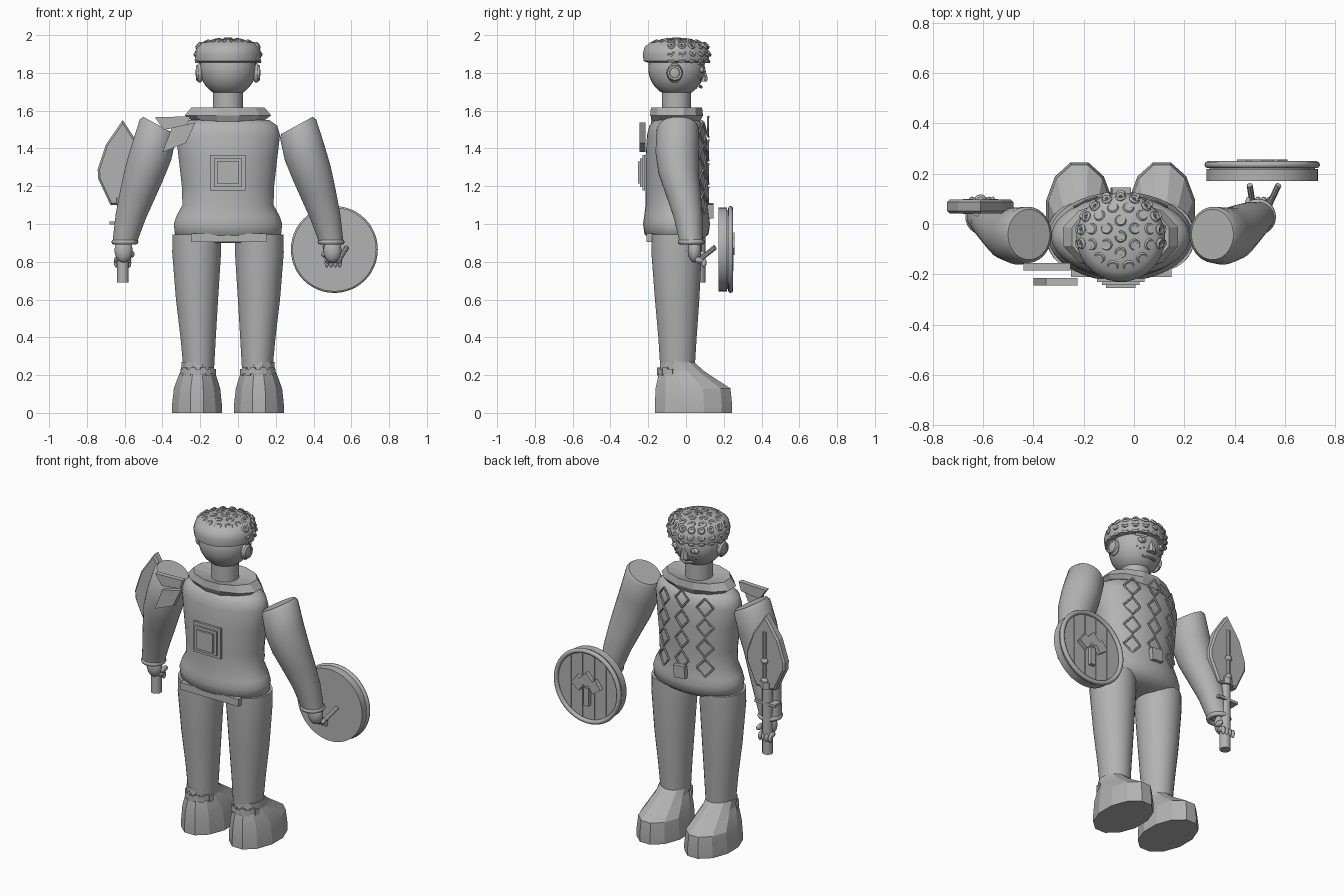
import bpy, bmesh, math, random
from mathutils import Vector, Matrix, Euler

if "Cube" in bpy.data.objects:
    bpy.data.objects.remove(bpy.data.objects["Cube"])

random.seed(4)
CX, CY = -0.053, -0.05          # body axis
grey = bpy.data.materials.new("plain grey")
grey.diffuse_color = (0.45, 0.45, 0.45, 1)
grey.use_nodes = True
grey.node_tree.nodes["Principled BSDF"].inputs["Base Color"].default_value = grey.diffuse_color


def finish(name, bm, smooth=None):
    bmesh.ops.recalc_face_normals(bm, faces=bm.faces)
    me = bpy.data.meshes.new(name)
    bm.to_mesh(me)
    bm.free()
    me.materials.append(grey)
    ob = bpy.data.objects.new(name, me)
    bpy.context.collection.objects.link(ob)
    if smooth:
        bpy.ops.object.select_all(action='DESELECT')
        ob.select_set(True)
        bpy.context.view_layer.objects.active = ob
        bpy.ops.object.shade_smooth_by_angle(angle=math.radians(smooth))
    return ob


def loft(bm, rings, n=32):
    """Rings are (x, y, z, rx, ry, tilt about y)."""
    loops = []
    for x, y, z, rx, ry, *t in rings:
        t = t[0] if t else 0
        loop = []
        for i in range(n):
            a = 2 * math.pi * (i + 0.5) / n
            u = rx * math.cos(a)
            loop.append(bm.verts.new((x + u * math.cos(t), y + ry * math.sin(a), z + u * math.sin(t))))
        loops.append(loop)
    for a, b in zip(loops, loops[1:]):
        for i in range(n):
            bm.faces.new((a[i], a[(i + 1) % n], b[(i + 1) % n], b[i]))
    bm.faces.new(loops[0])
    bm.faces.new(loops[-1])


def rod(bm, p, q, r, n=8):
    p, q = Vector(p), Vector(q)
    m = Matrix.Translation((p + q) / 2) @ (q - p).to_track_quat('Z', 'Y').to_matrix().to_4x4()
    bmesh.ops.create_cone(bm, cap_ends=True, segments=n, radius1=r, radius2=r, depth=(q - p).length, matrix=m)


def ball(bm, c, s, u=16, v=10, rot=(0, 0, 0)):
    m = Matrix.LocRotScale(Vector(c), Euler(rot), Vector(s))
    bmesh.ops.create_uvsphere(bm, u_segments=u, v_segments=v, radius=1, matrix=m)


def box(bm, c, s, rot=(0, 0, 0)):
    bmesh.ops.create_cube(bm, size=1, matrix=Matrix.LocRotScale(Vector(c), Euler(rot), Vector(s)))


def ring(bm, c, R, r, rot=(0, 0, 0), n=24, k=8, arc=1.0):
    m = Matrix.LocRotScale(Vector(c), Euler(rot), None)
    cnt = n if arc == 1 else n + 1
    rows = []
    for i in range(cnt):
        a = 2 * math.pi * arc * i / n
        row = []
        for j in range(k):
            b = 2 * math.pi * j / k
            d = R + r * math.cos(b)
            row.append(bm.verts.new(m @ Vector((d * math.cos(a), d * math.sin(a), r * math.sin(b)))))
        rows.append(row)
    for i in range(n):
        A, B = rows[i], rows[(i + 1) % cnt]
        for j in range(k):
            bm.faces.new((A[j], A[(j + 1) % k], B[(j + 1) % k], B[j]))
    if arc < 1:
        bm.faces.new(rows[0])
        bm.faces.new(rows[-1])


def plate(bm, pts, y, t):
    """Flat outline in x, z extruded along y."""
    f = [bm.verts.new((x, y - t / 2, z)) for x, z in pts]
    b = [bm.verts.new((x, y + t / 2, z)) for x, z in pts]
    bm.faces.new(f)
    bm.faces.new(b)
    for i in range(len(pts)):
        j = (i + 1) % len(pts)
        bm.faces.new((f[i], f[j], b[j], b[i]))


# tunic torso with rounded underside
bm = bmesh.new()
loft(bm, [(CX, CY, z, rx, ry) for z, rx, ry in (
    (0.90, 0.17, 0.09), (0.915, 0.24, 0.13), (0.945, 0.282, 0.17), (1.0, 0.288, 0.178), (1.04, 0.275, 0.172),
    (1.1, 0.242, 0.165), (1.2, 0.245, 0.166), (1.35, 0.262, 0.165), (1.47, 0.276, 0.157),
    (1.52, 0.262, 0.145), (1.55, 0.22, 0.12))], 40)
finish("torso", bm, 50)
bm = bmesh.new()
plate(bm, [(-0.25, 0.905), (0.15, 0.905), (0.15, 0.95), (-0.25, 0.95)], -0.185, 0.05)
finish("tunic_back_hem", bm)

# collar and neck
bm = bmesh.new()
loft(bm, [(CX, CY, z, rx, ry) for z, rx, ry in (
    (1.535, 0.18, 0.125), (1.575, 0.237, 0.145), (1.617, 0.2, 0.14), (1.6, 0.1, 0.08))], 12)
finish("collar", bm)
bm = bmesh.new()
loft(bm, [(CX, CY, 1.57, 0.08, 0.078), (CX, CY, 1.71, 0.08, 0.078)])
finish("neck", bm, 40)

# head
bm = bmesh.new()
ball(bm, (CX, CY, 1.825), (0.15, 0.15, 0.152), 32, 20)
finish("head", bm, 60)
bm = bmesh.new()
for s in (-1, 1):
    ball(bm, (CX + s * 0.15, CY - 0.01, 1.80), (0.022, 0.04, 0.052))
    ring(bm, (CX + s * 0.162, CY - 0.01, 1.80), 0.033, 0.01, (0, math.pi / 2, 0), 16, 6)
finish("ears", bm, 60)

# face details
bm = bmesh.new()
loft(bm, [(CX, 0.088, 1.755, 0.03, 0.026), (CX, 0.09, 1.775, 0.026, 0.026), (CX, 0.085, 1.84, 0.012, 0.012)], 8)
finish("nose", bm, 40)
bm = bmesh.new()
for s in (-1, 1):
    x = CX + s * 0.062
    ball(bm, (x, 0.083, 1.815), (0.03, 0.014, 0.017))
    ball(bm, (x, 0.096, 1.815), (0.011, 0.008, 0.012), 10, 6)
    rod(bm, (CX + s * 0.035, 0.093, 1.848), (CX + s * 0.1, 0.066, 1.852), 0.008, 6)
    for dx, z in ((0.05, 1.775), (0.07, 1.765), (0.085, 1.78)):
        ball(bm, (CX + s * dx, CY + math.sqrt(0.0205 - dx * dx), z), (0.005,) * 3, 6, 4)
finish("eyes_brows_freckles", bm, 60)
bm = bmesh.new()
rod(bm, (CX - 0.045, 0.065, 1.732), (CX, 0.082, 1.725), 0.008, 6)
rod(bm, (CX, 0.082, 1.725), (CX + 0.045, 0.065, 1.732), 0.008, 6)
finish("mouth", bm)

# hair cap and curls
bm = bmesh.new()
loft(bm, [(CX, CY - 0.003, z, r, r) for z, r in (
    (1.855, 0.15), (1.862, 0.172), (1.90, 0.177), (1.935, 0.168), (1.96, 0.14), (1.975, 0.09), (1.98, 0.03))])
finish("hair_cap", bm, 50)
bm = bmesh.new()
for r, z, n, tilt in ((0.0, 1.982, 1, 0), (0.065, 1.975, 6, 0.2), (0.12, 1.963, 12, 0.5)):
    for i in range(n):
        a = 2 * math.pi * (i + 0.5) / n
        c = (CX + r * math.cos(a), CY + r * math.sin(a), z)
        ring(bm, c, 0.017, 0.007, (0, tilt, a), 10, 5, 0.8)
for i in range(11):          # fringe beads over the forehead
    a = math.radians(-10 + 20 * i)
    for rr, z in ((0.158, 1.945), (0.168, 1.905), (0.162, 1.87)):
        ring(bm, (CX + rr * math.cos(a), CY + rr * math.sin(a), z), 0.014, 0.009, (0, 0.9, a + random.uniform(-.2, .2)), 8, 5)
finish("hair_curls", bm, 60)

# chest lacing: three columns of diamonds following the torso
bm = bmesh.new()
for col in (-0.14, 0, 0.14):
    for k in range(4):
        z = 1.11 + 0.125 * k + (0.03 if col == 0 else 0)
        p = []
        for dx, dz in ((0, .055), (.045, 0), (0, -.055), (-.045, 0)):
            d = col + dx
            p.append((CX + d, CY + 0.168 * math.sqrt(1 - (d / 0.262) ** 2), z + dz))
        for i in range(4):
            rod(bm, p[i], p[(i + 1) % 4], 0.006, 6)
finish("diamond_stitching", bm)
bm = bmesh.new()
box(bm, (CX, 0.13, 1.07), (0.075, 0.03, 0.075), (0, 0.1, 0))
finish("belly_buckle", bm)

# back badge of nested squares
bm = bmesh.new()
for h, y in ((0.094, -0.224), (0.075, -0.236), (0.058, -0.248)):
    plate(bm, [(CX - h, 1.272 - h), (CX + h, 1.272 - h), (CX + h, 1.272 + h), (CX - h, 1.272 + h)], y, 0.014)
finish("back_badge", bm)

# shoulder plates
bm = bmesh.new()
plate(bm, [(-0.44, 1.565), (-0.253, 1.57), (-0.27, 1.515), (-0.395, 1.50)], -0.17, 0.03)
plate(bm, [(-0.35, 1.51), (-0.225, 1.538), (-0.275, 1.43), (-0.4, 1.38)], -0.23, 0.03)
finish("shoulder_plates", bm)

# limbs, mirrored about the body axis
for s, side in ((-1, "left"), (1, "right")):
    X = lambda x: CX + s * (x - CX)
    bm = bmesh.new()
    loft(bm, [(X(x), y, z, rx, ry, s * t) for x, y, z, rx, ry, t in (
        (0.312, -0.042, 1.522, 0.095, 0.1, 0.5), (0.318, -0.043, 1.505, 0.108, 0.112, 0.47),
        (0.352, -0.048, 1.38, 0.113, 0.114, 0.38), (0.39, -0.04, 1.27, 0.107, 0.106, 0.32),
        (0.425, -0.015, 1.16, 0.095, 0.093, 0.25), (0.462, 0.01, 1.04, 0.081, 0.077, 0.15),
        (0.492, 0.026, 0.91, 0.066, 0.062, 0.0))])
    finish(side + "_arm", bm, 40)
    bm = bmesh.new()
    ring(bm, (X(0.493), 0.028, 0.905), 0.058, 0.014)
    finish(side + "_cuff", bm, 60)
    bm = bmesh.new()
    ball(bm, (X(0.5), 0.045, 0.86), (0.048, 0.036, 0.065))
    for i in range(4):
        x = X(0.47 + 0.023 * i)
        ball(bm, (x, 0.075, 0.81), (0.012, 0.028, 0.017), 10, 6)
        ball(bm, (x, 0.095, 0.795), (0.012, 0.014, 0.026), 10, 6)
    ball(bm, (X(0.455), 0.075, 0.84), (0.014, 0.035, 0.018), 10, 6)
    finish(side + "_hand", bm, 60)
    # trouser leg
    bm = bmesh.new()
    loft(bm, [(CX + s * dx, y, z, rx, ry) for dx, y, z, rx, ry in (
        (0.166, -0.05, 0.945, 0.128, 0.135), (0.166, -0.05, 0.85, 0.13, 0.134), (0.164, -0.047, 0.6, 0.112, 0.118),
        (0.158, -0.045, 0.4, 0.094, 0.102), (0.155, -0.045, 0.24, 0.082, 0.092))])
    finish(side + "_leg", bm, 40)
    # boot: z, half width, heel, toe
    bm = bmesh.new()
    loft(bm, [(CX + s * 0.164 - s * 0.03 * max(0, z - .13), (a + b) / 2, z, w, (b - a) / 2) for z, w, a, b in (
        (0, 0.137, -0.172, 0.25), (0.04, 0.137, -0.172, 0.252), (0.13, 0.127, -0.168, 0.242),
        (0.195, 0.104, -0.152, 0.14), (0.225, 0.091, -0.143, 0.095), (0.27, 0.088, -0.14, 0.045))], 12)
    finish(side + "_boot", bm, 15)
    # zigzag strap round the heel
    bm = bmesh.new()
    px = CX + s * 0.158
    for i in range(9):
        a = math.radians(200 + 17.5 * i)
        box(bm, (px + 0.088 * math.cos(a), -0.05 + 0.097 * math.sin(a), 0.215 + 0.008 * (i % 2)), (0.03, 0.012, 0.035), (0, 0, a + math.pi / 2))
    finish(side + "_ankle_strap", bm)

# double bladed axe
AX, AY = -0.61, 0.07
bm = bmesh.new()
rod(bm, (AX, AY, 0.69), (AX, AY, 1.12), 0.032, 10)
rod(bm, (AX, AY, 1.1), (AX, AY, 1.14), 0.045, 8)
box(bm, (AX, AY, 1.005), (0.14, 0.06, 0.016))
finish("axe_handle", bm, 40)
bm = bmesh.new()
plate(bm, [(-0.61, 1.55), (-0.70, 1.42), (-0.743, 1.29), (-0.74, 1.24), (-0.675, 1.10),
           (-0.545, 1.10), (-0.482, 1.24), (-0.48, 1.29), (-0.525, 1.42)], AY, 0.056)
bmesh.ops.bevel(bm, geom=[e for e in bm.edges if abs(e.verts[0].co.y - e.verts[1].co.y) < 1e-4],
                offset=0.01, segments=1, affect='EDGES')
finish("axe_blade", bm)
bm = bmesh.new()
rod(bm, (AX, AY + 0.028, 1.1), (AX, AY + 0.028, 1.45), 0.012)
for z in (1.15, 1.27):
    ball(bm, (AX, AY + 0.03, z), (0.024, 0.018, 0.018), 10, 6)
finish("axe_rib", bm, 40)

# round shield with rims, planks and emblem
SX, SZ = 0.51, 0.865
bm = bmesh.new()
rod(bm, (SX, 0.172, SZ), (SX, 0.218, SZ), 0.222, 48)
rod(bm, (SX, 0.21, SZ), (SX, 0.23, SZ), 0.21, 48)
finish("shield_disc", bm, 40)
bm = bmesh.new()
ring(bm, (SX, 0.236, SZ), 0.216, 0.014, (math.pi / 2, 0, 0), 48)
finish("shield_rim", bm, 60)
bm = bmesh.new()
for x in (-0.12, -0.04, 0.04, 0.12):
    h = math.sqrt(0.205 ** 2 - x * x)
    box(bm, (SX + x, 0.231, SZ), (0.01, 0.008, 2 * h))
finish("shield_plank_seams", bm)
bm = bmesh.new()
for dx, dz in ((-0.055, 0.015), (0, 0.045), (0.055, 0.015)):
    box(bm, (SX + dx, 0.243, SZ + dz), (0.065, 0.028, 0.065), (0, math.pi / 4 + dx * 3, 0))
box(bm, (SX, 0.24, SZ - 0.06), (0.034, 0.024, 0.11))
finish("shield_emblem", bm)
bm = bmesh.new()
rod(bm, (0.475, 0.06, 0.80), (0.46, 0.155, 0.88), 0.012)
rod(bm, (0.53, 0.06, 0.80), (0.575, 0.155, 0.875), 0.012)
finish("shield_grip", bm, 40)
